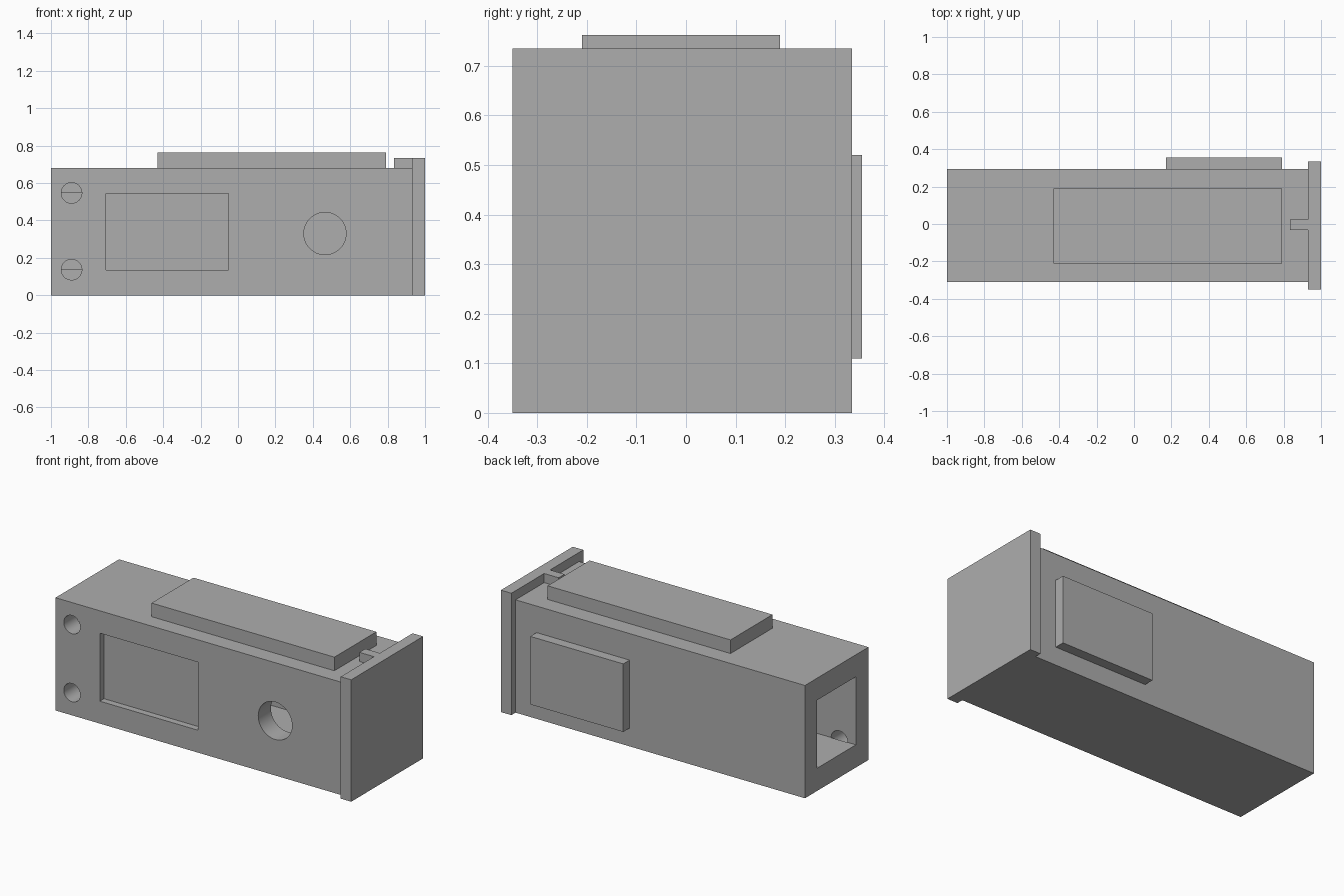
import bpy
import math
from mathutils import Vector

default = bpy.data.objects.get("Cube")
if default:
    bpy.data.objects.remove(default, do_unlink=True)

grey = bpy.data.materials.new("plain grey")
grey.use_nodes = True
grey.diffuse_color = (0.42, 0.42, 0.42, 1)
grey.node_tree.nodes["Principled BSDF"].inputs["Base Color"].default_value = grey.diffuse_color


def box(name, low, high):
    """Box between two opposite corners."""
    low, high = Vector(low), Vector(high)
    bpy.ops.mesh.primitive_cube_add(size=1)
    obj = bpy.context.object
    obj.name = name
    obj.data.transform(obj.matrix_world.Diagonal((high - low).to_4d()))
    obj.location = (low + high) / 2
    obj.data.materials.append(grey)
    return obj


def drill(name, x, z, radius, y_start, y_end):
    """Round cutter running along y."""
    bpy.ops.mesh.primitive_cylinder_add(
        vertices=48, radius=radius, depth=y_end - y_start,
        location=(x, (y_start + y_end) / 2, z), rotation=(math.pi / 2, 0, 0))
    obj = bpy.context.object
    obj.name = name
    obj.data.materials.append(grey)
    return obj


def cut(target, cutter):
    """Subtract the cutter and delete it."""
    cutter.hide_render = True
    mod = target.modifiers.new("cut", 'BOOLEAN')
    mod.operation = 'DIFFERENCE'
    mod.solver = 'EXACT'
    mod.object = cutter
    bpy.context.view_layer.objects.active = target
    bpy.ops.object.modifier_apply(modifier=mod.name)
    bpy.data.objects.remove(cutter, do_unlink=True)


FRONT, BACK = -0.31, 0.295
INNER = -0.19

# Hollow housing, open at one end
body = box("housing", (-1, FRONT, 0), (0.93, BACK, 0.68))
cut(body, box("cavity_cutter", (-1.1, INNER, 0.137), (1.0, 0.18, 0.547)))

# Screw holes and the larger round opening through the front wall
for z in (0.137, 0.547):
    cut(body, drill("screw_cutter", -0.89, z, 0.055, FRONT - 0.1, INNER + 0.002))
cut(body, drill("opening_cutter", 0.465, 0.33, 0.113, FRONT - 0.1, INNER + 0.05))

# Shallow rectangular recess on the front
cut(body, box("recess_cutter", (-0.705, FRONT - 0.1, 0.135), (-0.05, FRONT + 0.04, 0.545)))

bpy.ops.object.select_all(action='DESELECT')
body.select_set(True)
bpy.context.view_layer.objects.active = body
bpy.ops.object.shade_smooth_by_angle(angle=math.radians(30))

# Raised pads on the top and back
box("top_pad", (-0.43, -0.21, 0.68), (0.79, 0.19, 0.762))
box("back_pad", (0.17, BACK, 0.11), (0.79, 0.355, 0.52))

# End cap with its locating tab
box("end_cap", (0.93, -0.35, 0), (1, 0.335, 0.735))
box("cap_tab", (0.833, -0.033, 0.68), (0.93, 0.023, 0.735))
